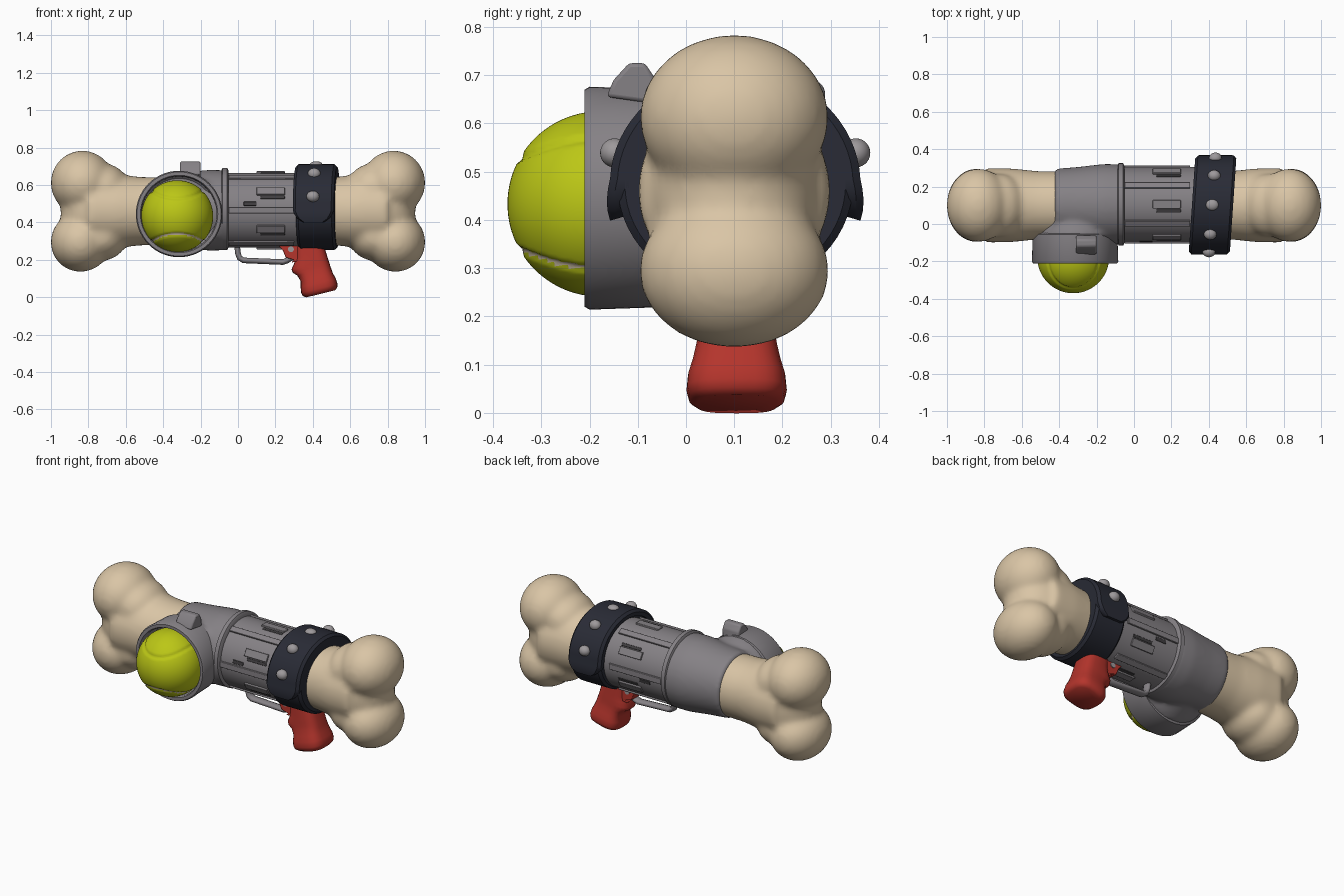
import bpy, bmesh, math
from mathutils import Vector, Matrix, kdtree

if "Cube" in bpy.data.objects:
    bpy.data.objects.remove(bpy.data.objects["Cube"])

CY, CZ = 0.105, 0.465  # long axis of the launcher


def material(name, r, g, b):
    m = bpy.data.materials.new(name)
    m.diffuse_color = (r, g, b, 1)
    m.use_nodes = True
    m.node_tree.nodes["Principled BSDF"].inputs["Base Color"].default_value = m.diffuse_color
    return m


TAN = material("bone tan", 0.70, 0.56, 0.38)
GREY = material("metal grey", 0.235, 0.22, 0.235)
LIGHT = material("stud grey", 0.34, 0.32, 0.33)
YELLOW = material("ball yellow", 0.50, 0.57, 0.008)
CREAM = material("seam cream", 0.68, 0.58, 0.42)
RED = material("grip red", 0.46, 0.035, 0.025)
NAVY = material("collar navy", 0.022, 0.024, 0.036)
DARK = material("slot dark", 0.05, 0.047, 0.05)


def finish(name, bm, mat, bevel=0, angle=40):
    bmesh.ops.recalc_face_normals(bm, faces=bm.faces)
    me = bpy.data.meshes.new(name)
    bm.to_mesh(me)
    bm.free()
    ob = bpy.data.objects.new(name, me)
    bpy.context.collection.objects.link(ob)
    me.materials.append(mat)
    bpy.ops.object.select_all(action='DESELECT')
    ob.select_set(True)
    bpy.context.view_layer.objects.active = ob
    bpy.ops.object.shade_smooth_by_angle(angle=math.radians(angle))
    if bevel:
        b = ob.modifiers.new("bevel", 'BEVEL')
        b.width, b.segments = bevel, 2
    return ob


def add_loft(bm, rings, loop=False):
    """Skin closed rings of points; cap the ends unless looped."""
    vs = [[bm.verts.new(p) for p in r] for r in rings]
    n = len(vs[0])
    for i in range(len(vs) - (0 if loop else 1)):
        a, b = vs[i], vs[(i + 1) % len(vs)]
        for j in range(n):
            k = (j + 1) % n
            bm.faces.new((a[j], a[k], b[k], b[j]))
    if not loop:
        bm.faces.new(vs[0])
        bm.faces.new(vs[-1])


def loft(name, rings, mat, loop=False, **kw):
    bm = bmesh.new()
    add_loft(bm, rings, loop)
    return finish(name, bm, mat, **kw)


def circles(axis, prof, c, n=56):
    """Rings of radius r at position p along an axis."""
    out = []
    for p, r in prof:
        ring = []
        for i in range(n):
            u, v = r * math.cos(i * math.tau / n), r * math.sin(i * math.tau / n)
            ring.append((p, c[0] + u, c[1] + v) if axis == 'x' else (c[0] + u, p, c[1] + v))
        out.append(ring)
    return out


def add_ball(bm, c, s):
    bmesh.ops.create_uvsphere(bm, u_segments=32, v_segments=20, radius=1,
                              matrix=Matrix.LocRotScale(Vector(c), None, Vector(s)))


def blend(ob, voxel, iters):
    """Fuse overlapping volumes into one soft skin."""
    r = ob.modifiers.new("fuse", 'REMESH')
    r.mode, r.voxel_size, r.use_smooth_shade = 'VOXEL', voxel, True
    s = ob.modifiers.new("soften", 'SMOOTH')
    s.factor, s.iterations = 0.5, iters


# Bone: shaft with two knobs at each end
bm = bmesh.new()
add_loft(bm, circles('x', [(-.8, .2), (-.65, .197), (-.52, .183), (0, .175),
                           (.52, .183), (.65, .197), (.8, .2)], (0.1, 0.46)))
for s in (-1, 1):
    add_ball(bm, (s * .832, .1, .612), (.17, .197, .172))
    add_ball(bm, (s * .842, .1, .295), (.16, .198, .16))
    add_ball(bm, (s * .75, .1, .455), (.20, .182, .22))
    add_ball(bm, (s * .72, .1, .58), (.14, .17, .135))
    add_ball(bm, (s * .73, .1, .325), (.14, .17, .13))
blend(finish("bone", bm, TAN), .015, 12)

# Elbow housing that turns towards the front
bm = bmesh.new()
add_loft(bm, circles('x', [(-.425, .19), (-.3, .2), (-.16, .216), (-.06, .214)], (CY, CZ)))
add_loft(bm, circles('y', [(-.075, .226), (-.03, .215), (.05, .185), (.12, .15)], (-.31, .447)))
blend(finish("elbow_housing", bm, GREY), .013, 10)

# Open muzzle cup
loft("muzzle_cup", circles('y', [(-.04, .2), (-.055, .226), (-.2, .231), (-.21, .225), (-.21, .207),
                                 (-.2, .201), (-.09, .2), (-.08, .19)], (-.315, .445)), GREY)

# Ball with a grooved seam
R, BC = 0.192, Vector((-.325, -.178, .433))
a, b = .75, .25
seam = kdtree.KDTree(400)
for i in range(400):
    t = i * math.tau / 400
    x = a * math.cos(t) + b * math.cos(3 * t)
    y = a * math.sin(t) - b * math.sin(3 * t)
    z = 2 * math.sqrt(a * b) * math.sin(2 * t)
    seam.insert(Vector(((x - y) * .7071, -z, (x + y) * .7071)), i)
seam.balance()
bm = bmesh.new()
bmesh.ops.create_uvsphere(bm, u_segments=112, v_segments=72, radius=1)
for f in bm.faces:
    c = f.calc_center_median()
    if seam.find(c.normalized())[2] < .035 and c.z < -.3 and c.y < 0:
        f.material_index = 1
for v in bm.verts:
    d = seam.find(v.co)[2]
    v.co = v.co * (R - .006 * max(0, 1 - (d / .06) ** 2)) + BC
finish("ball", bm, YELLOW, angle=60).data.materials.append(CREAM)

# Barrel and its front flange
loft("barrel", circles('x', [(-.08, .2), (.35, .2)], (CY, CZ)), GREY)
loft("barrel_flange", circles('x', [(-.09, .205), (-.082, .22), (-.058, .22), (-.05, .205)],
                              (CY, .472)), GREY)


# Raised ribs and dark slots around the barrel
def bars(name, items, mat, rad, thick):
    bm = bmesh.new()
    for x0, x1, deg, w in items:
        rot = Matrix.Rotation(math.radians(deg), 4, 'X')
        m = (Matrix.Translation((0, CY, CZ)) @ rot @ Matrix.Translation(((x0 + x1) / 2, rad, 0))
             @ Matrix.Diagonal((x1 - x0, thick, w, 1)))
        bmesh.ops.create_cube(bm, size=1, matrix=m)
    return finish(name, bm, mat, bevel=.003)


ribs, slots = [], []
for k in range(12):
    deg = k * 30
    if k % 2 == 0:
        ribs.append((-.05, .3, deg, .035))
    else:
        ribs.append((.1, .25, deg, .045))
        slots.append((.12, .25, deg + 10, .018))
for deg in (170, 350):
    slots.append((.03, .1, deg, .022))
bars("barrel_ribs", ribs, GREY, .2, .018)
bars("barrel_slots", slots, DARK, .2, .006)

# Sight tab on the cup
tab = [(-.165, .655), (-.15, .69), (-.118, .725), (-.085, .725), (-.062, .69), (-.06, .64)]
loft("sight_tab", [[(x, y, z) for y, z in tab] for x in (-.31, -.2)], GREY, bevel=.008)


# Collar: inner band and overlapping strap, slightly skewed
def collar_ring(x0, x1, r0, r1, deg):
    t = math.radians(deg)
    e = .014
    sec = [(x0, r0), (x0, r1 - e), (x0 + e, r1), (x1 - e, r1), (x1, r1 - e), (x1, r0)]
    return [(x + .075 * r * math.cos(t), .102 + 1.1 * r * math.cos(t), .475 + r * math.sin(t))
            for x, r in sec]


loft("collar_band", [collar_ring(.325, .53, .165, .222, i * 6) for i in range(60)], NAVY, loop=True)
strap = []
for i in range(43):
    deg = -18 + 216 * i / 42
    edge = min(i, 42 - i)
    inset = (.05, .022, .008, 0)[min(edge, 3)]
    flare = (.012, .011, .008, .004)[min(edge, 3)] if edge < 4 else 0
    strap.append(collar_ring(.31 + inset, .53 - inset, .2, .236 + flare, deg))
loft("collar_strap", strap, NAVY)

# Collar studs
bm = bmesh.new()
for deg in (16, 53, 90, 127, 164):
    t = math.radians(deg)
    add_ball(bm, (.418 + .018 * math.cos(t), .102 + .26 * math.cos(t), .475 + .232 * math.sin(t)),
             (.034, .03, .03 if deg != 90 else .02))
finish("collar_studs", bm, LIGHT)

# Grip: (distance down, front reach, back reach, half width)
rings = []
for d, l, r, w in [(0, .07, .07, .072), (.06, .085, .08, .076), (.09, .1, .082, .078),
                   (.115, .12, .083, .08), (.135, .118, .085, .081), (.155, .098, .086, .084),
                   (.19, .088, .09, .092), (.22, .096, .098, .101), (.25, .1, .1, .104),
                   (.268, .096, .094, .099), (.28, .08, .08, .083)]:
    px, pz = .375 + .24 * d, .29 - .97 * d
    ring = []
    for i in range(28):
        t = i * math.tau / 28
        c, s = math.cos(t), math.sin(t)
        u = math.copysign(abs(c) ** .65, c) * (r if c > 0 else l)
        v = math.copysign(abs(s) ** .65, s) * w
        ring.append((px + .97 * u, CY + v, pz + .24 * u))
    rings.append(ring)
loft("grip", rings, RED, angle=60)

# Trigger block and its pin
blk = [(.2, .297), (.315, .308), (.36, .2), (.285, .185), (.3, .2), (.255, .212), (.24, .25)]
loft("trigger_block", [[(x, CY + s, z) for x, z in blk] for s in (-.055, .055)], RED, bevel=.006)
loft("trigger_pin", circles('y', [(CY - .06, .016), (CY + .06, .016)], (.283, .257), 16), LIGHT)

# Trigger guard
cu = bpy.data.curves.new("trigger_guard", 'CURVE')
cu.dimensions, cu.bevel_depth, cu.bevel_resolution, cu.use_fill_caps = '3D', .016, 3, True
pts = [(-.008, .3), (0, .235), (.008, .21), (.03, .197), (.24, .188), (.262, .196), (.3, .22)]
sp = cu.splines.new('POLY')
sp.points.add(len(pts) - 1)
for p, (x, z) in zip(sp.points, pts):
    p.co = (x, 0, z, 1)
cu.materials.append(GREY)
guard = bpy.data.objects.new("trigger_guard", cu)
guard.location.y, guard.scale.y = CY, 1.6
bpy.context.collection.objects.link(guard)
